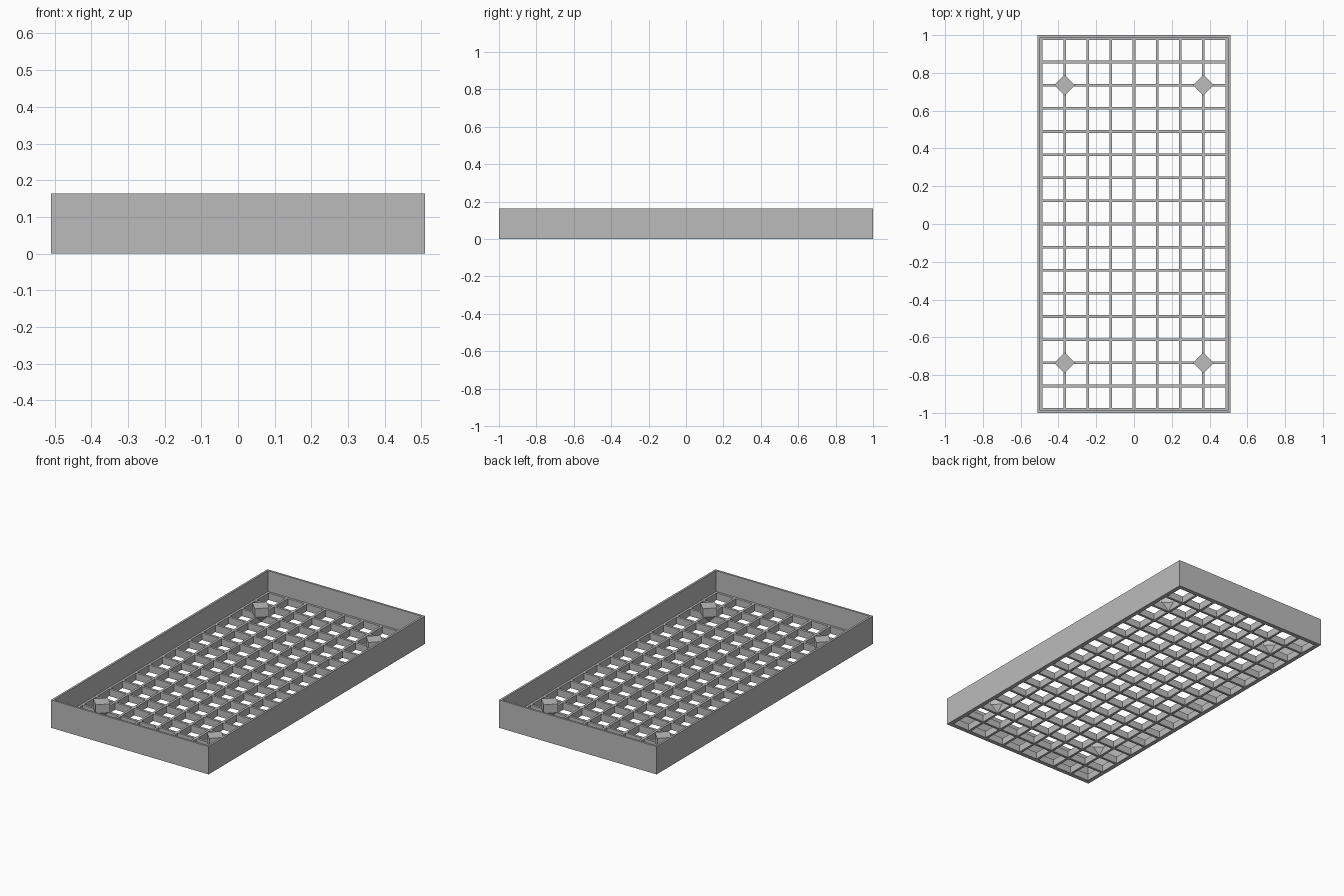
import bpy, bmesh
from math import pi

cube = bpy.data.objects.get("Cube")
if cube:
    bpy.data.objects.remove(cube, do_unlink=True)

W, L, H = 0.51, 1.0, 0.163      # outer half width, half length, height
WALL, RIM = 0.012, 0.025        # wall thickness, base rim thickness
FLOOR, PITCH, BAR = 0.041, 0.1225, 0.014

grey = bpy.data.materials.new("plain grey")
grey.use_nodes = True
colour = (0.5, 0.5, 0.5, 1)
grey.diffuse_color = colour
grey.node_tree.nodes["Principled BSDF"].inputs["Base Color"].default_value = colour


def finish(name, bm):
    bmesh.ops.recalc_face_normals(bm, faces=bm.faces)
    mesh = bpy.data.meshes.new(name)
    bm.to_mesh(mesh)
    bm.free()
    mesh.materials.append(grey)
    obj = bpy.data.objects.new(name, mesh)
    bpy.context.collection.objects.link(obj)
    return obj


def ring(bm, inset, z):
    x, y = W - inset, L - inset
    return [bm.verts.new((sx * x, sy * y, z))
            for sx, sy in ((-1, -1), (1, -1), (1, 1), (-1, 1))]


def bridge(bm, a, b):
    n = len(a)
    for i in range(n):
        j = (i + 1) % n
        bm.faces.new((a[i], a[j], b[j], b[i]))


# Tray frame: outer wall, thin top edge, inner ledge, open bottom
bm = bmesh.new()
profile = [(0, 0), (0, H), (WALL, H), (WALL, FLOOR), (RIM, FLOOR), (RIM, 0)]
rings = [ring(bm, inset, z) for inset, z in profile]
for k, r in enumerate(rings):
    bridge(bm, r, rings[(k + 1) % len(rings)])
finish("tray_frame", bm)


# Floor grid: one connected lattice, made by extruding the bar cells of a plan
def cuts(count, half):
    edges = [-half]
    for i in range(-count, count + 1):
        edges += [i * PITCH - BAR / 2, i * PITCH + BAR / 2]
    return edges + [half]


bm = bmesh.new()
xs, ys = cuts(3, W - RIM), cuts(7, L - RIM)
plan = [[bm.verts.new((x, y, 0)) for y in ys] for x in xs]
for i in range(len(xs) - 1):
    for j in range(len(ys) - 1):
        if i % 2 or j % 2:
            bm.faces.new((plan[i][j], plan[i + 1][j],
                          plan[i + 1][j + 1], plan[i][j + 1]))
bmesh.ops.delete(bm, geom=[v for v in bm.verts if not v.link_faces], context='VERTS')
top = bmesh.ops.extrude_face_region(bm, geom=bm.faces[:], use_keep_orig=True)["geom"]
for v in top:
    if isinstance(v, bmesh.types.BMVert):
        v.co.z = FLOOR
finish("floor_grid", bm)


# Diamond feet: flared below, straight above, at four grid crossings
def diamond(bm, cx, cy, radius, z):
    return [bm.verts.new((cx + radius * dx, cy + radius * dy, z))
            for dx, dy in ((1, 0), (0, 1), (-1, 0), (0, -1))]


for side, sx in (("right", -1), ("left", 1)):
    for end, sy in (("front", -1), ("back", 1)):
        bm = bmesh.new()
        levels = [diamond(bm, sx * 3 * PITCH, sy * 6 * PITCH, r, z)
                  for r, z in ((0.012, 0), (0.055, FLOOR), (0.055, 0.092))]
        for a, b in zip(levels, levels[1:]):
            bridge(bm, a, b)
        bm.faces.new(levels[0])
        bm.faces.new(levels[-1])
        finish(f"{end}_{side}_diamond_peg", bm)
